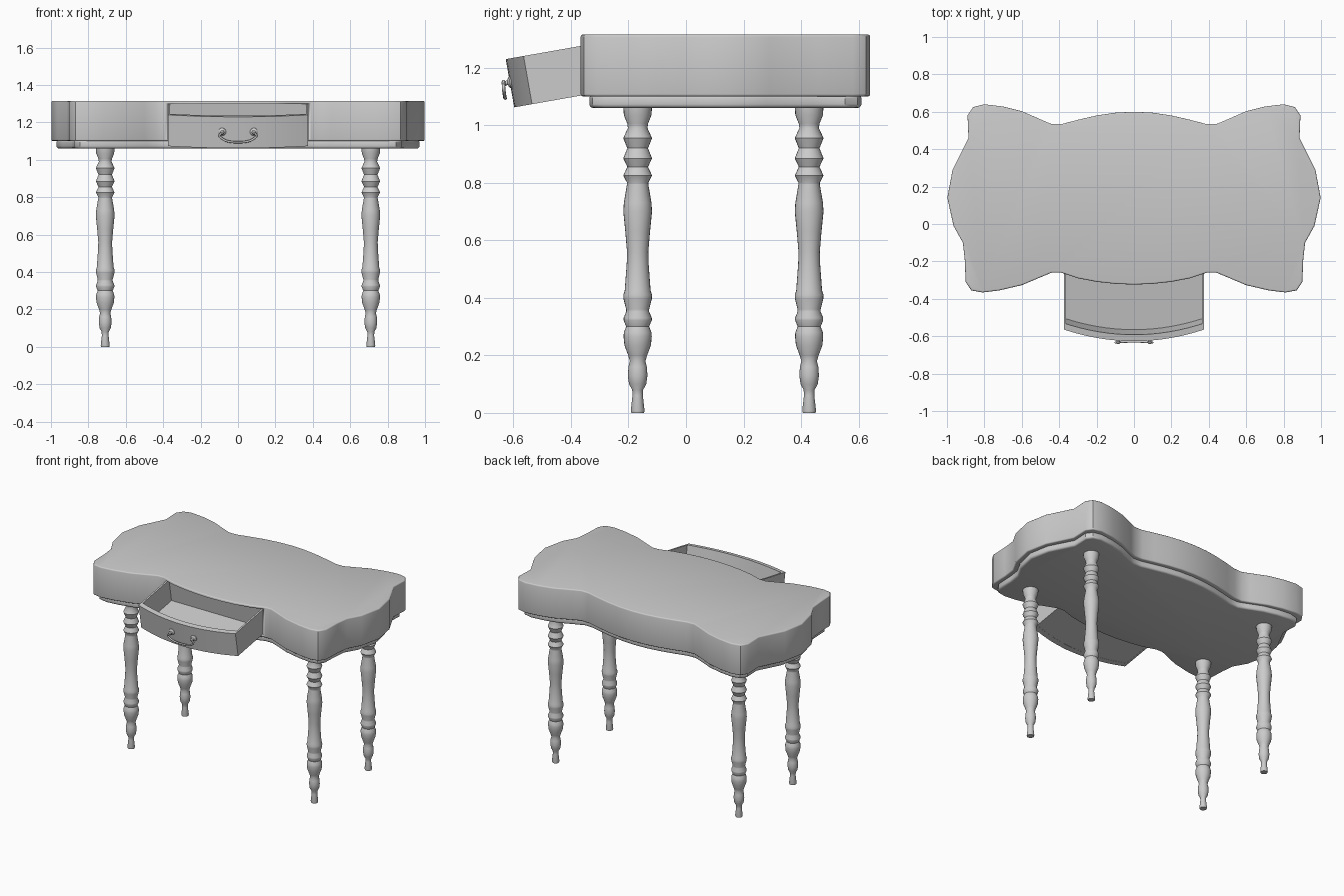
import bpy, bmesh, math
from mathutils import Matrix, Vector

if "Cube" in bpy.data.objects:
    bpy.data.objects.remove(bpy.data.objects["Cube"])

CY = 0.138  # y centre of the table top


def make_object(name, bm, angle=35, matrix=None):
    bmesh.ops.recalc_face_normals(bm, faces=bm.faces[:])
    me = bpy.data.meshes.new(name)
    bm.to_mesh(me)
    bm.free()
    ob = bpy.data.objects.new(name, me)
    bpy.context.collection.objects.link(ob)
    if matrix:
        ob.matrix_world = matrix
    bpy.ops.object.select_all(action='DESELECT')
    ob.select_set(True)
    bpy.context.view_layer.objects.active = ob
    bpy.ops.object.shade_smooth_by_angle(angle=math.radians(angle))
    return ob


def prism(bm, pts, z0, z1, bevel=0.0):
    vs = [bm.verts.new((x, y, z0)) for x, y in pts]
    base = bm.faces.new(vs)
    ext = bmesh.ops.extrude_face_region(bm, geom=[base])['geom']
    top = [v for v in ext if isinstance(v, bmesh.types.BMVert)]
    bmesh.ops.translate(bm, verts=top, vec=(0, 0, z1 - z0))
    if bevel:
        rim = [e for e in bm.edges if abs(e.verts[0].co.z - e.verts[1].co.z) < 1e-6]
        bmesh.ops.bevel(bm, geom=rim, offset=bevel, segments=3, profile=0.5,
                        affect='EDGES', clamp_overlap=True)


def lathe(name, profile, sides, matrix):
    bm = bmesh.new()
    rings = [[bm.verts.new((r * math.cos(2 * math.pi * i / sides),
                            r * math.sin(2 * math.pi * i / sides), z))
              for i in range(sides)] for r, z in profile]
    for a, b in zip(rings, rings[1:]):
        for i in range(sides):
            j = (i + 1) % sides
            bm.faces.new((a[i], a[j], b[j], b[i]))
    bm.faces.new(rings[0])
    bm.faces.new(rings[-1])
    return make_object(name, bm, 40, matrix)


# Scalloped outline, right half from back centre to front centre, then mirrored
half = [(0, .60), (.1, .595), (.2, .58), (.3, .557), (.38, .536), (.44, .534), (.49, .555),
        (.60, .603), (.70, .628), (.80, .64), (.86, .625), (.89, .58), (.885, .46),
        (.97, .29), (.998, .14), (.965, -.01), (.915, -.10), (.905, -.19), (.90, -.31),
        (.87, -.355), (.81, -.366), (.72, -.355), (.60, -.327), (.50, -.285), (.44, -.26),
        (.39, -.26), (.3, -.29), (.2, -.309), (.1, -.32), (0, -.324)]
outline = half + [(-x, y) for x, y in half[-2:0:-1]]

# Table top with drawer opening
bm = bmesh.new()
prism(bm, outline, 1.10, 1.315, 0.008)
table_top = make_object("table_top", bm)
bm = bmesh.new()
prism(bm, [(-.378, -.6), (.378, -.6), (.378, -.12), (-.378, -.12)], 1.112, 1.299)
cutter = make_object("drawer_cutter", bm)
cutter.hide_render = True
mod = table_top.modifiers.new("opening", 'BOOLEAN')
mod.operation = 'DIFFERENCE'
mod.solver = 'EXACT'
mod.object = cutter
bpy.context.view_layer.objects.active = table_top
# put the opening ahead of the smoothing modifier, if there is one
bpy.ops.object.modifier_move_to_index(modifier="opening", index=0)
bpy.ops.object.modifier_apply(modifier="opening")
bpy.data.objects.remove(cutter)

# Lower moulding
bm = bmesh.new()
prism(bm, [(x * .972, CY + (y - CY) * .94) for x, y in outline], 1.06, 1.106, 0.013)
make_object("lower_moulding", bm)

# Turned legs
leg = [(.022, 0), (.024, .008), (.018, .06), (.019, .08), (.030, .10), (.034, .13),
       (.032, .16), (.027, .18), (.033, .20), (.046, .235), (.049, .265), (.048, .28),
       (.040, .30), (.049, .322), (.049, .33), (.040, .352), (.040, .36), (.049, .395),
       (.050, .41), (.045, .425), (.038, .52), (.037, .56), (.043, .63), (.050, .70),
       (.048, .73), (.037, .795), (.037, .80), (.050, .825), (.036, .855), (.050, .885),
       (.036, .92), (.050, .955), (.034, .99), (.036, 1.005), (.048, 1.035), (.050, 1.065)]
for side, x in (("right", .71), ("left", -.71)):
    for end, y in (("front", -.168), ("back", .428)):
        lathe(f"{end}_{side}_leg", leg, 24, Matrix.Translation((x, y, 0)))

# Open drawer, tipped forward
tip = Matrix.Translation((0, -.597, 1.062)) @ Matrix.Rotation(math.radians(10), 4, 'X')
W, H, L = .375, .17, .40


def arc(offset, w=W):
    return [(w * t / 8, .063 * (w * t / 8 / W) ** 2 + offset) for t in range(-8, 9)]


bm = bmesh.new()
prism(bm, arc(0) + arc(.035)[::-1], 0, H)
make_object("drawer_front", bm, 30, tip)
bm = bmesh.new()
prism(bm, arc(.02, W - .002) + [(W - .002, L), (-W + .002, L)], .001, .014)
make_object("drawer_bottom", bm, 30, tip)
bm = bmesh.new()
for s in (-1, 1):
    prism(bm, [(s * W, .09), (s * (W - .012), .09), (s * (W - .012), L), (s * W, L)], 0, H)
prism(bm, [(-W + .012, L - .012), (W - .012, L - .012), (W - .012, L), (-W + .012, L)], 0, H)
make_object("drawer_sides", bm, 30, tip)

# Drawer pull: two turned rosettes and a hanging bail
rosette = [(.021, -.004), (.021, .003), (.015, .008), (.008, .011), (.008, .018),
           (.012, .021), (.012, .027), (.006, .032)]
for side, s in (("right", 1), ("left", -1)):
    lathe(f"{side}_rosette", rosette, 16,
          tip @ Matrix.Translation((s * .085, .003, .088)) @ Matrix.Rotation(math.pi / 2, 4, 'X'))
curve = bpy.data.curves.new("drawer_bail", 'CURVE')
curve.dimensions = '3D'
curve.bevel_depth = .006
curve.bevel_resolution = 2
curve.resolution_u = 5
curve.use_fill_caps = True
path = [(.085, -.634, 1.147), (.098, -.634, 1.128), (.085, -.632, 1.113),
        (.055, -.63, 1.099), (0, -.628, 1.094)]
path += [(-x, y, z) for x, y, z in path[-2::-1]]
sp = curve.splines.new('BEZIER')
sp.bezier_points.add(len(path) - 1)
for p, co in zip(sp.bezier_points, path):
    p.co = Vector(co)
    p.handle_left_type = p.handle_right_type = 'AUTO'
bail = bpy.data.objects.new("drawer_bail", curve)
bpy.context.collection.objects.link(bail)
